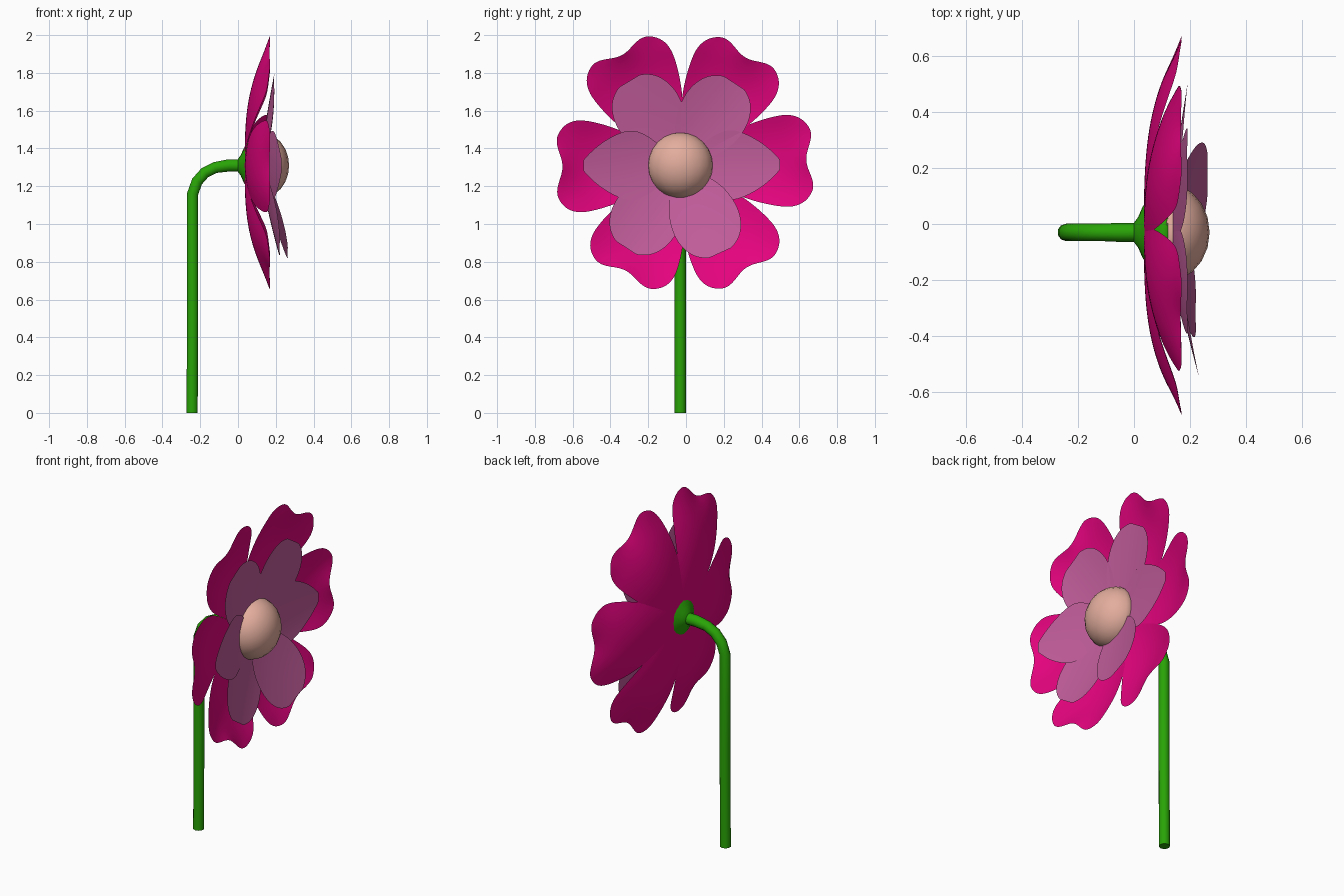
import bpy, bmesh, math

if "Cube" in bpy.data.objects:
    bpy.data.objects.remove(bpy.data.objects["Cube"])

CY, CZ = -0.03, 1.31          # centre of the flower head, which faces +x


def material(name, rgb):
    m = bpy.data.materials.new(name)
    m.diffuse_color = (*rgb, 1)
    m.use_nodes = True
    m.node_tree.nodes["Principled BSDF"].inputs["Base Color"].default_value = m.diffuse_color
    return m


PINK = material("deep_pink", (0.78, 0.001, 0.21))
MAUVE = material("mauve", (0.54, 0.11, 0.33))
CREAM = material("peach", (0.77, 0.42, 0.34))
GREEN = material("leaf_green", (0.022, 0.37, 0.002))


def add_object(name, bm, mat):
    me = bpy.data.meshes.new(name)
    bm.to_mesh(me)
    bm.free()
    me.materials.append(mat)
    for p in me.polygons:
        p.use_smooth = True
    ob = bpy.data.objects.new(name, me)
    bpy.context.collection.objects.link(ob)
    return ob


def petal(name, mat, angle, profile, scale, depth, notch=0.0):
    """Grid petal: profile is (radius, half width); depth(r, s) gives x."""
    bm = bmesh.new()
    a, n = math.radians(angle), 8
    rmax = profile[-1][0]
    rows = []
    for r0, w in profile:
        row = []
        for j in range(n + 1):
            v = 2 * j / n - 1
            r = (r0 - notch * math.cos(math.pi * v * 1.2) * (r0 / rmax) ** 5) * scale
            s = w * v
            row.append(bm.verts.new((depth(r0, s),
                                     CY + r * math.cos(a) - s * math.sin(a),
                                     CZ + r * math.sin(a) + s * math.cos(a))))
        rows.append(row)
    for p, q in zip(rows, rows[1:]):
        for j in range(n):
            bm.faces.new((p[j], q[j], q[j + 1], p[j + 1]))
    ob = add_object(name, bm, mat)
    sub = ob.modifiers.new("smooth", 'SUBSURF')
    sub.levels = sub.render_levels = 2
    return ob


def lathe(name, mat, profile, sides):
    """Revolve (x, radius) pairs about the flower axis."""
    bm = bmesh.new()
    rings = [[bm.verts.new((x, CY + r * math.cos(2 * math.pi * k / sides),
                            CZ + r * math.sin(2 * math.pi * k / sides)))
              for k in range(sides)] for x, r in profile]
    for p, q in zip(rings, rings[1:]):
        for k in range(sides):
            m = (k + 1) % sides
            bm.faces.new((p[k], p[m], q[m], q[k]))
    bm.faces.new(rings[0])
    bm.faces.new(rings[-1])
    bmesh.ops.recalc_face_normals(bm, faces=bm.faces[:])
    return add_object(name, bm, mat)


# outer petals: cupped, curling forward, notched tips
OUTER = [(0.03, 0.02), (0.1, 0.057), (0.2, 0.117), (0.3, 0.174), (0.4, 0.212),
         (0.5, 0.238), (0.58, 0.248), (0.645, 0.222), (0.683, 0.165)]


def outer_depth(r, s):
    cup = 0.75 * s * s * max(0.1, min(1, (0.72 - r) / 0.15))
    return 0.035 + 0.13 * (r / 0.68) ** 3.3 + cup


for i, (ang, length) in enumerate([(2.5, 1.0), (59, 1.0), (118, 0.99),
                                   (180.5, 0.935), (242.5, 0.94), (-57, 0.965)]):
    petal(f"outer_petal_{i + 1}", PINK, ang, OUTER, length, outer_depth, 0.018)

# inner petals: pointed at the sides, blunt on the diagonals
POINTED = [(0.05, 0.05), (0.12, 0.115), (0.2, 0.17), (0.27, 0.19), (0.34, 0.172),
           (0.42, 0.13), (0.48, 0.085), (0.535, 0.03)]
BLUNT = [(0.05, 0.05), (0.12, 0.11), (0.2, 0.16), (0.3, 0.183), (0.38, 0.182),
         (0.45, 0.16), (0.5, 0.122), (0.53, 0.07)]
for i, (ang, prof, tip) in enumerate([(0.5, POINTED, 0.19), (57, BLUNT, 0.19),
                                      (121, BLUNT, 0.19), (180, POINTED, 0.23),
                                      (236.5, BLUNT, 0.22), (-65.5, BLUNT, 0.262)]):
    petal(f"inner_petal_{i + 1}", MAUVE, ang, prof, 0.96 if i in (3, 5) else 0.985,
          lambda r, s, t=tip: 0.122 + (t - 0.122) * (r / 0.53) ** 1.3 + 0.45 * s * s)

# round flower centre, a deep dome in front and shallow behind
bm = bmesh.new()
bmesh.ops.create_uvsphere(bm, u_segments=20, v_segments=12, radius=0.175)
for vert in bm.verts:
    x, y, z = vert.co
    vert.co = (0.12 + x * (0.86 if x > 0 else 0.1), CY + y, CZ + z)
add_object("flower_centre", bm, CREAM)

# green cup behind the petals
lathe("flower_cup", GREEN, [(0.0, 0.035), (0.015, 0.055), (0.03, 0.09),
                            (0.06, 0.135), (0.09, 0.16), (0.122, 0.178)], 16)

# bent stem
curve = bpy.data.curves.new("stem", 'CURVE')
curve.dimensions = '3D'
curve.bevel_depth = 0.031
curve.bevel_resolution = 3
curve.use_fill_caps = True
path = [(-0.243, 0), (-0.24, 0.6), (-0.24, 1.16), (-0.217, 1.225), (-0.175, 1.272),
        (-0.12, 1.299), (-0.05, 1.31), (0.04, 1.31)]
spline = curve.splines.new('POLY')
spline.points.add(len(path) - 1)
for i, (pt, (x, z)) in enumerate(zip(spline.points, path)):
    pt.co = (x, CY, z, 1)
    pt.radius = 1.1 if i > 5 else 1.0
spline.use_smooth = True
curve.materials.append(GREEN)
bpy.context.collection.objects.link(bpy.data.objects.new("stem", curve))
